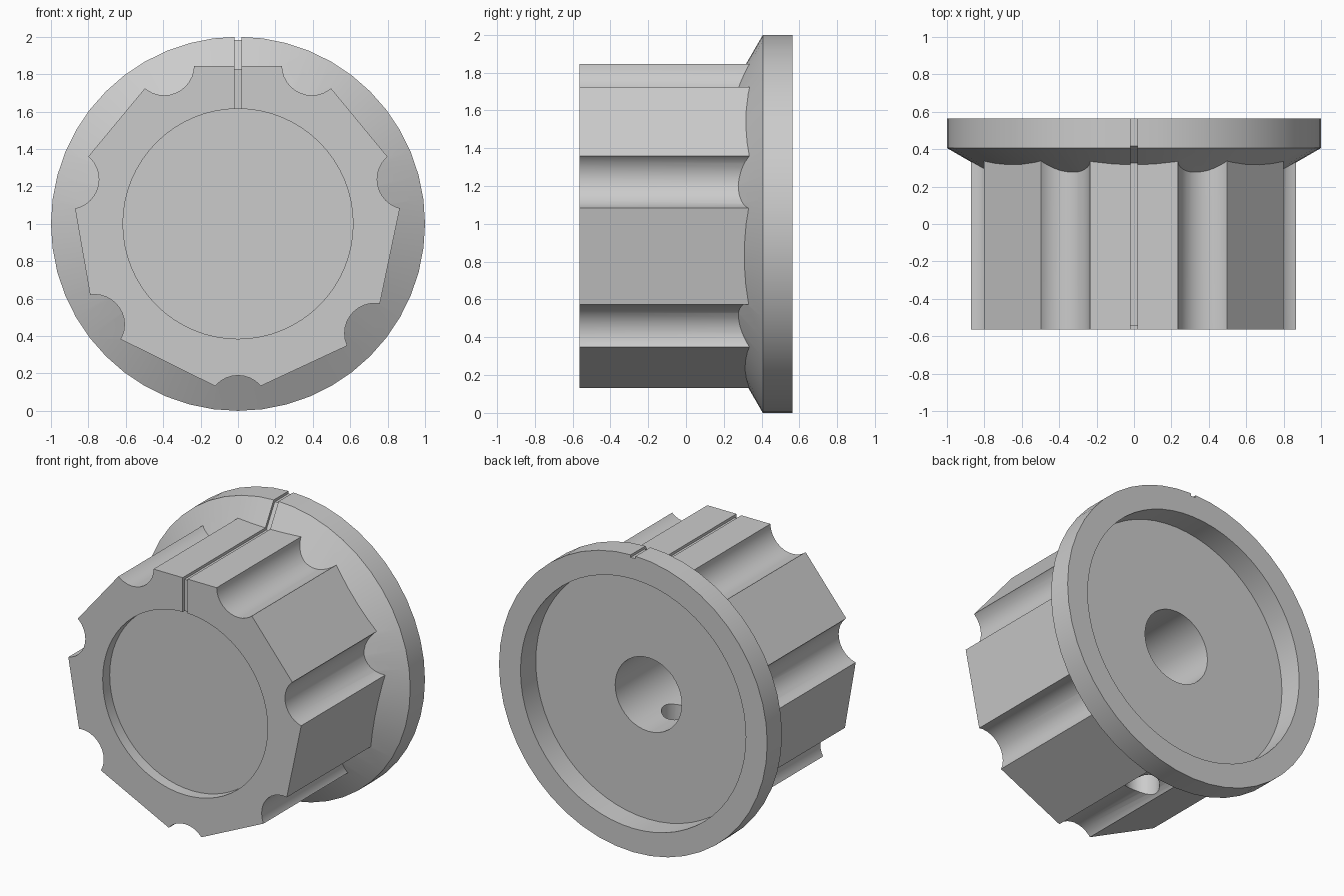
import bpy, bmesh, math
from mathutils import Matrix

if "Cube" in bpy.data.objects:
    bpy.data.objects.remove(bpy.data.objects["Cube"])

HALF = 0.563      # half length along the axis
AXIS_Z = 1.0      # height of the knob's axis

grey = bpy.data.materials.new("plain grey")
grey.use_nodes = True
grey.diffuse_color = (0.6, 0.6, 0.6, 1)
grey.node_tree.nodes["Principled BSDF"].inputs["Base Color"].default_value = (0.6, 0.6, 0.6, 1)


def loft(name, rings):
    """Closed solid through matching loops of points, capped at both ends."""
    bm = bmesh.new()
    rings = [[bm.verts.new(p) for p in ring] for ring in rings]
    for a, b in zip(rings, rings[1:]):
        for i in range(len(a)):
            j = (i + 1) % len(a)
            bm.faces.new((a[i], a[j], b[j], b[i]))
    bm.faces.new(rings[0])
    bm.faces.new(rings[-1])
    return finish(name, bm)


def lathe(name, profile, sides, cx=0.0, cz=AXIS_Z):
    """Solid turned about a line parallel to y; profile is (radius, y)."""
    angles = [math.tau * i / sides for i in range(sides)]
    return loft(name, [[(cx + r * math.sin(a), y, cz + r * math.cos(a)) for a in angles]
                       for r, y in profile])


def finish(name, bm):
    bmesh.ops.recalc_face_normals(bm, faces=bm.faces)
    mesh = bpy.data.meshes.new(name)
    bm.to_mesh(mesh)
    bm.free()
    mesh.materials.append(grey)
    obj = bpy.data.objects.new(name, mesh)
    bpy.context.collection.objects.link(obj)
    return obj


def combine(obj, other, operation):
    mod = obj.modifiers.new(other.name, 'BOOLEAN')
    mod.operation = operation
    mod.solver = 'EXACT'
    mod.object = other
    bpy.context.view_layer.objects.active = obj
    bpy.ops.object.modifier_apply(modifier=mod.name)
    bpy.data.objects.remove(other)


# Seven-sided grip with a flat on top
corners = [(0.398, 1.845), (0.898, 1.239), (0.725, 0.414), (-0.005, 0.074),
           (-0.761, 0.449), (-0.899, 1.241), (-0.398, 1.845)]
knob = loft("knob", [[(x, y, z) for x, z in corners] for y in (-HALF, 0.39)])

# Finger flutes near the corners
flutes = [(0.395, 1.847), (-0.395, 1.847), (0.904, 1.238), (-0.904, 1.238),
          (0.73, 0.415), (-0.767, 0.462), (0, 0.029)]
for x, z in flutes:
    combine(knob, lathe("flute_cutter", [(0.16, -0.8), (0.16, 0.8)], 32, x, z), 'DIFFERENCE')

# Skirt: cone flaring into a flat-rimmed flange
slope = math.tan(math.radians(30))
skirt = lathe("skirt", [(0.6, 0.406 - 0.4 * slope), (1, 0.406), (1, HALF)], 48)
combine(knob, skirt, 'UNION')

# Front dish, back recess and shaft bore
combine(knob, lathe("dish_cutter", [(0.615, -0.8), (0.615, -HALF + 0.075)], 64), 'DIFFERENCE')
combine(knob, lathe("recess_cutter", [(0.84, 0.8), (0.84, HALF - 0.163)], 64), 'DIFFERENCE')
combine(knob, lathe("bore_cutter", [(0.248, 0.7), (0.248, -0.35)], 40), 'DIFFERENCE')

# Set-screw hole from the bottom flute into the bore
bm = bmesh.new()
bmesh.ops.create_cone(bm, cap_ends=True, segments=32, radius1=0.105, radius2=0.105, depth=1.0,
                      matrix=Matrix.Translation((0, 0.08, 0.4)))
combine(knob, finish("screw_hole_cutter", bm), 'DIFFERENCE')

# Pointer groove following the front face, top flat, cone and rim
groove = [(-0.545, 1.6), (-0.545, 1.827), (0.327, 1.827), (0.417, 1.982),
          (0.7, 1.982), (0.7, 2.1), (-0.7, 2.1), (-0.7, 1.6)]
combine(knob, loft("groove_cutter", [[(x, y, z) for y, z in groove] for x in (-0.018, 0.018)]),
        'DIFFERENCE')

# One flat colour, smooth curves with crisp edges
knob.data.materials.clear()
knob.data.materials.append(grey)
for face in knob.data.polygons:
    face.material_index = 0
bpy.ops.object.select_all(action='DESELECT')
knob.select_set(True)
bpy.context.view_layer.objects.active = knob
bpy.ops.object.shade_smooth_by_angle(angle=math.radians(20))
